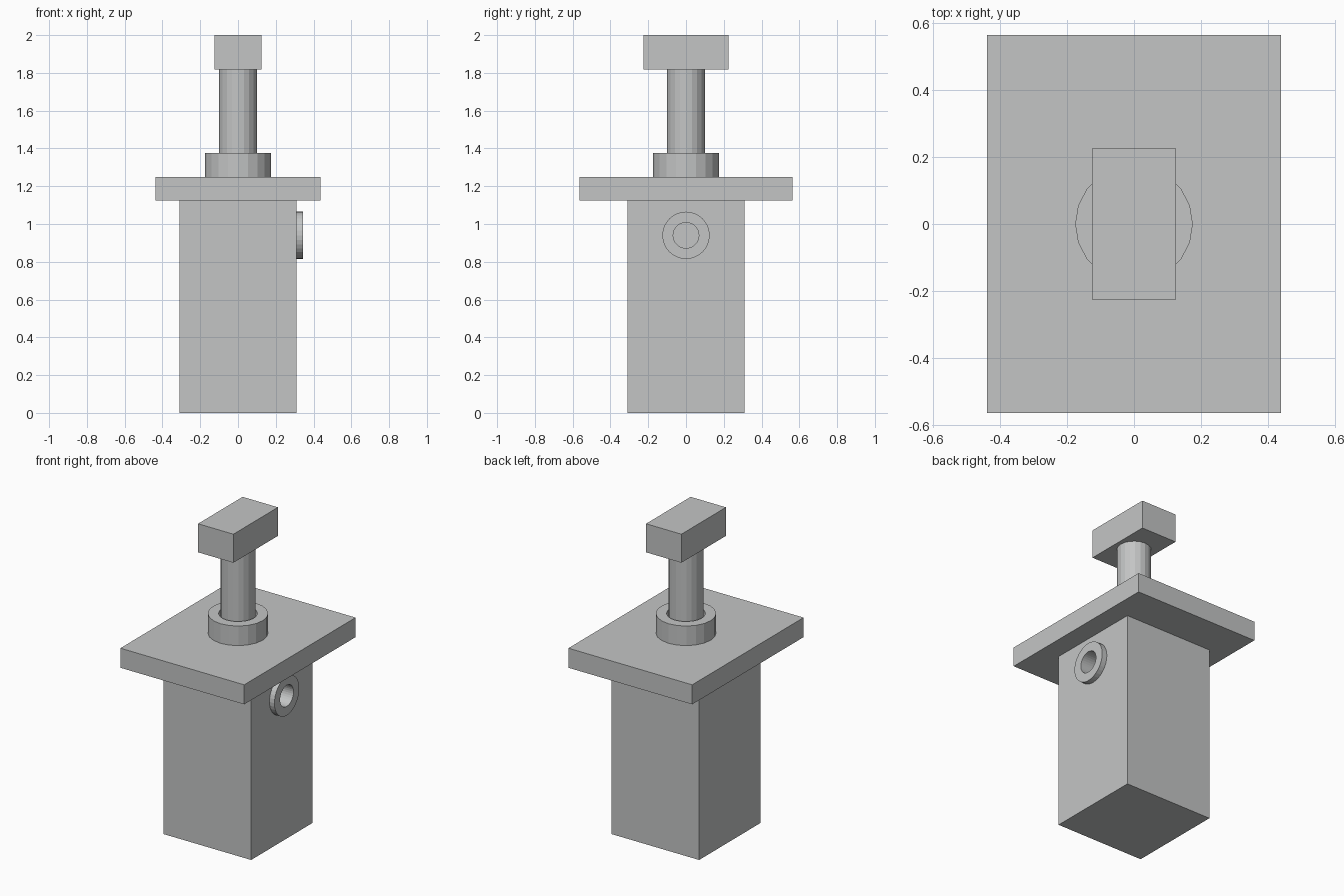
import bpy
from math import pi

cube = bpy.data.objects.get("Cube")
if cube:
    bpy.data.objects.remove(cube, do_unlink=True)

grey = bpy.data.materials.new("light_grey")
grey.use_nodes = True
grey.diffuse_color = (0.55, 0.56, 0.56, 1)
grey.node_tree.nodes["Principled BSDF"].inputs["Base Color"].default_value = grey.diffuse_color


def box(name, size, bottom):
    bpy.ops.mesh.primitive_cube_add(size=1, location=(0, 0, bottom + size[2] / 2))
    ob = bpy.context.object
    ob.name = name
    ob.scale = size
    bpy.ops.object.transform_apply(location=False, rotation=False, scale=True)
    ob.data.materials.append(grey)
    return ob


def cylinder(name, radius, depth, centre, sides=20, turn=(0, 0, 0)):
    bpy.ops.mesh.primitive_cylinder_add(vertices=sides, radius=radius, depth=depth,
                                        location=centre, rotation=turn)
    ob = bpy.context.object
    ob.name = name
    ob.data.materials.append(grey)
    return ob


def cut(cutter, *targets):
    cutter.hide_render = True
    cutter.hide_viewport = True
    cutter.display_type = 'WIRE'
    for ob in targets:
        mod = ob.modifiers.new("bore", 'BOOLEAN')
        mod.operation = 'DIFFERENCE'
        mod.solver = 'EXACT'
        mod.object = cutter


# Housing and mounting plate
body = box("body", (0.62, 0.62, 1.125), 0)
plate = box("top_plate", (0.875, 1.125, 0.125), 1.125)

# Plunger: collar, rod and handle
collar = cylinder("collar", 0.175, 0.125, (0, 0, 1.3125))
cylinder("rod", 0.1, 0.6925, (0, 0, 1.47125))
box("handle", (0.25, 0.45, 0.1825), 1.8175)

# Side port ring
sideways = (0, pi / 2, 0)
port = cylinder("port_ring", 0.125, 0.035, (0.3275, 0, 0.94), 32, sideways)

# Bores for the rod and the port
cut(cylinder("rod_bore", 0.1125, 0.3, (0, 0, 1.275)), collar, plate)
cut(cylinder("port_bore", 0.068, 0.3, (0.26, 0, 0.94), 32, sideways), port, body)
